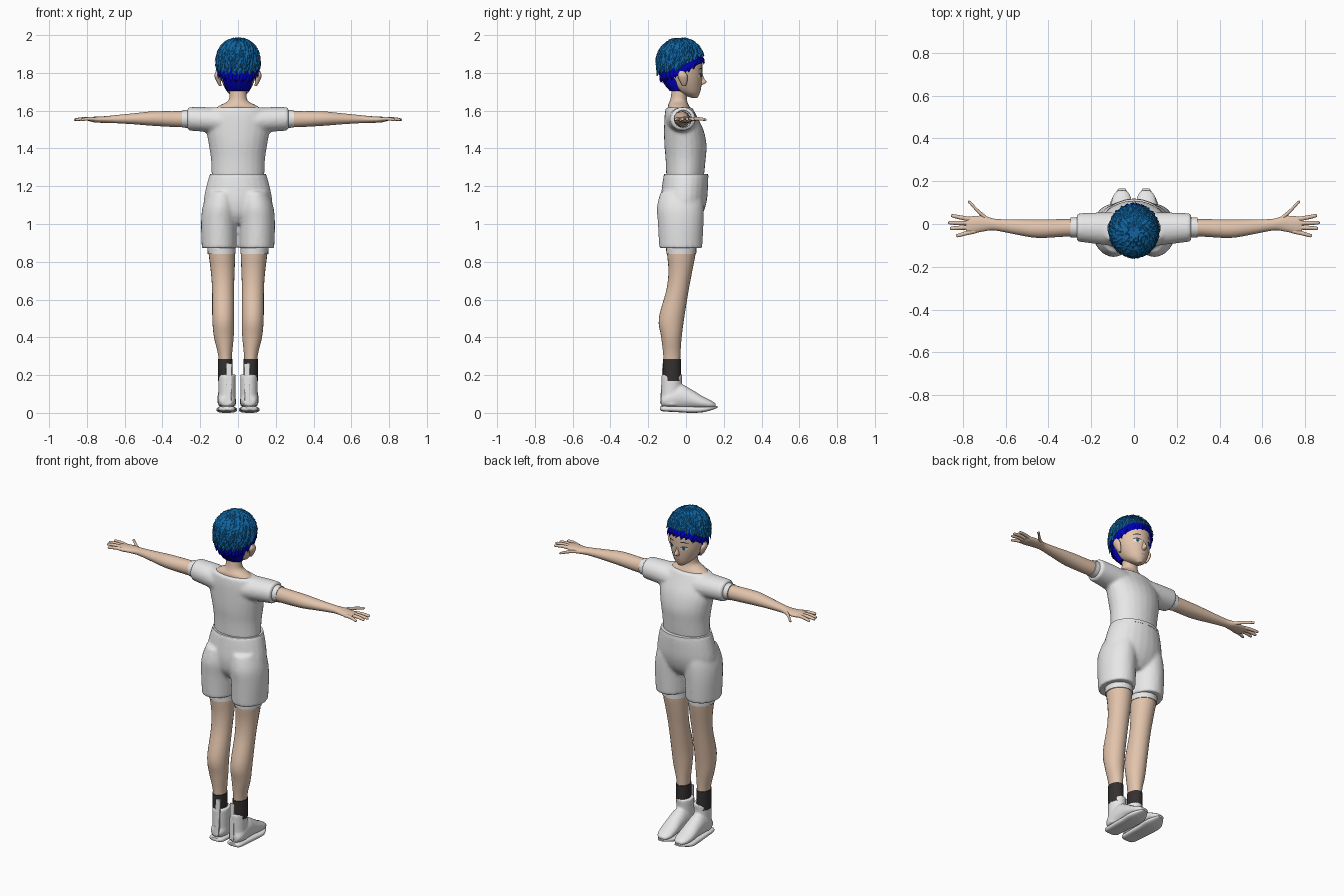
import bpy, bmesh, math, random
from mathutils import Vector

random.seed(4)
cube = bpy.data.objects.get("Cube")
if cube:
    bpy.data.objects.remove(cube, do_unlink=True)

def material(name, red, green, blue):
    mat = bpy.data.materials.new(name)
    mat.use_nodes = True
    mat.diffuse_color = (red, green, blue, 1)
    mat.node_tree.nodes["Principled BSDF"].inputs["Base Color"].default_value = (red, green, blue, 1)
    return mat

SKIN = material("skin", .76, .55, .41)
CLOTH = material("white cloth", .8, .8, .8)
SOCK = material("dark sock", .035, .03, .03)
HAIR = material("blue hair", .005, .13, .36)
UNDER = material("deep blue hair", 0, 0, .5)
EYE = material("eye white", .85, .85, .85)
IRIS = material("grey blue iris", .08, .22, .32)
LASH = material("dark lash", .03, .025, .03)
LIP = material("lip", .6, .33, .26)

def finish(name, bm, mat, smooth=True):
    bmesh.ops.recalc_face_normals(bm, faces=bm.faces)
    mesh = bpy.data.meshes.new(name)
    bm.to_mesh(mesh)
    bm.free()
    mesh.materials.append(mat)
    obj = bpy.data.objects.new(name, mesh)
    bpy.context.collection.objects.link(obj)
    if smooth:
        bpy.ops.object.select_all(action='DESELECT')
        obj.select_set(True)
        bpy.context.view_layer.objects.active = obj
        bpy.ops.object.shade_smooth_by_angle(angle=math.radians(50))
    return obj

def spline(rows, steps=4):
    """Catmull-Rom interpolation of cross-section rows."""
    rows = [Vector(r) for r in rows]
    out = []
    for i in range(len(rows) - 1):
        p, q = rows[i], rows[i + 1]
        before, after = rows[max(i - 1, 0)], rows[min(i + 2, len(rows) - 1)]
        for k in range(steps):
            t = k / steps
            out.append(p + (q - before) * (t / 2) + (before * 2 - p * 5 + q * 4 - after) * (t * t / 2)
                       + (p * 3 - before - q * 3 + after) * (t ** 3 / 2))
    return out + [rows[-1]]

def bridge(bm, rings):
    for upper, lower in zip(rings, rings[1:]):
        for i in range(len(upper)):
            bm.faces.new((upper[i - 1], upper[i], lower[i], lower[i - 1]))

def circle(n):
    return [(math.cos(math.tau * i / n), math.sin(math.tau * i / n)) for i in range(n)]

def loft(bm, axis, rows, side, power):
    """Each row: position on axis, two centre coordinates, two radii."""
    rings = []
    for s, a, b, ra, rb in spline(rows):
        ring = []
        for c, d in circle(24):
            u = a + ra * math.copysign(abs(c) ** (2 / power), c)
            v = b + rb * math.copysign(abs(d) ** (2 / power), d)
            x, y, z = {'X': (s, u, v), 'Y': (u, s, v), 'Z': (u, v, s)}[axis]
            ring.append(bm.verts.new((x * side, y, z)))
        rings.append(ring)
    bridge(bm, rings)
    bm.faces.new(rings[0])
    bm.faces.new(rings[-1])

def part(name, mat, middle=(), paired=(), voxel=0, power=2):
    """Lofts on the centre line plus lofts repeated left and right."""
    bm = bmesh.new()
    for axis, rows in middle:
        loft(bm, axis, rows, 1, power)
    for axis, rows in paired:
        for side in (1, -1):
            loft(bm, axis, rows, side, power)
    obj = finish(name, bm, mat)
    if voxel:
        remesh = obj.modifiers.new("blend", 'REMESH')
        remesh.mode = 'VOXEL'
        remesh.voxel_size = voxel
        remesh.use_smooth_shade = True
        obj.modifiers.new("soften", 'SMOOTH').iterations = 6
    return obj

# Head with nose, ears and neck
head = part("head", SKIN, [
    ('Z', [(1.668, 0, .045, .015, .015), (1.69, 0, .022, .048, .05), (1.72, 0, .0, .07, .08),
           (1.76, 0, -.01, .087, .095), (1.8, 0, -.02, .097, .107), (1.86, 0, -.025, .1, .11),
           (1.92, 0, -.03, .085, .09), (1.955, 0, -.03, .04, .04)]),
    ('Z', [(1.735, 0, .075, .012, .008), (1.75, 0, .08, .013, .029),
           (1.77, 0, .078, .009, .018), (1.8, 0, .078, .006, .008)])])
part("ears", SKIN, paired=[('Z', [(1.73, .093, -.01, .006, .008), (1.75, .101, -.012, .011, .018),
                                  (1.785, .11, -.018, .015, .026), (1.81, .11, -.022, .006, .012)])])
part("neck", SKIN, [
    ('Z', [(1.57, 0, -.035, .12, .06), (1.605, 0, -.035, .125, .06), (1.628, 0, -.04, .095, .055),
           (1.65, 0, -.04, .055, .046), (1.68, 0, -.037, .045, .042), (1.75, 0, -.03, .045, .042)])])

# Painted face details laid on the head
def decal(name, mat, x, z, rx, rz, lift, arch=0, tilt=0):
    bm = bmesh.new()
    for side in ((1, -1) if x else (1,)):
        rings = [[bm.verts.new((side * (x + k * rx * c), .2, z + k * rz * d - arch * (k * c) ** 2 + tilt * k * c))
                  for c, d in circle(20)] for k in (1, .66, .33)]
        bridge(bm, rings)
        bm.faces.new(rings[-1])
    wrap = finish(name, bm, mat).modifiers.new("lay on face", 'SHRINKWRAP')
    wrap.wrap_method = 'PROJECT'
    wrap.target = head
    wrap.use_project_y = True
    wrap.use_positive_direction = False
    wrap.use_negative_direction = True
    wrap.offset = lift

decal("eye_whites", EYE, .04, 1.785, .019, .011, .001)
decal("irises", IRIS, .039, 1.786, .009, .011, .002)
decal("pupils", LASH, .039, 1.786, .004, .006, .003)
decal("upper_lashes", LASH, .041, 1.798, .022, .003, .003, .008)
decal("eyebrows", LASH, .042, 1.824, .021, .003, .002, .005, -.002)
decal("mouth", LIP, 0, 1.712, .017, .003, .002)

# Hair: a cap under rows of overlapping pointed locks
CROWN = Vector((0, -.03, 1.862))

def scalp(a, t, scale=1, drop=0):
    c = math.cos(a)
    hem = 1.81 + c * (.075 if c > 0 else .03) - drop
    theta = t * math.acos((hem - CROWN.z) / .122)
    r = math.sin(theta)
    if theta > math.pi / 2:
        r = 1 - .35 * (1 - r)
    return CROWN + Vector((.115 * r * math.sin(a), .125 * r * c, .122 * math.cos(theta))) * scale

def lock(bm, a, t, reach, width, drop=0, scale=1):
    twist = random.uniform(-.05, .2)
    spread = width / max(math.sin(min(t * 1.8, 1.57)), .25)
    end = t + reach * random.uniform(.8, 1.15)
    mid, turn = (t + end) / 2, a + twist / 2
    points = [(a - spread * .7, t, .99), (a + spread * .7, t, .99), (turn - spread, mid, 1),
              (turn + spread, mid, 1), (turn, mid, 1.05), (a + twist, end, random.uniform(1.02, 1.08))]
    left, right, ml, mr, ridge, tip = [bm.verts.new(scalp(p, q, s * scale, drop)) for p, q, s in points]
    for face in ((left, ridge, ml), (left, right, ridge), (right, mr, ridge), (ml, ridge, tip), (ridge, mr, tip)):
        bm.faces.new(face)

bm = bmesh.new()
rings = [[bm.verts.new(scalp(math.tau * i / 36, t / 10, .97, .025)) for i in range(36)] for t in range(1, 11)]
bridge(bm, rings)
bm.faces.new(rings[0])
finish("hair_underlayer", bm, UNDER)
part("nape_hair", UNDER, [('Z', [(1.705, 0, -.05, .06, .036), (1.75, 0, -.066, .076, .055),
                                 (1.82, 0, -.07, .088, .07)])])
bm = bmesh.new()
for row in range(12):
    count = 10 + min(row, 7) * 4
    for i in range(count):
        a = math.tau * (i + row % 2 / 2) / count + random.uniform(-.05, .05)
        lock(bm, a, .04 + row * .068, .19, 4 / count)
finish("hair_locks", bm, HAIR, False)
bm = bmesh.new()
for i in range(32):
    lock(bm, math.tau * i / 32, .82, .2, .13, .03, .98)
finish("hair_edge_locks", bm, UNDER, False)

# Shirt, sleeves and sleeve linings
part("shirt", CLOTH, [
    ('Z', [(1.25, 0, -.005, .14, .1), (1.34, 0, -.002, .143, .106), (1.42, 0, -.003, .155, .112),
           (1.5, 0, -.012, .168, .104), (1.57, 0, -.028, .165, .086), (1.618, 0, -.037, .135, .07)])],
    [('X', [(.08, -.025, 1.545, .08, .07), (.17, -.02, 1.553, .074, .066), (.268, -.016, 1.557, .066, .062)])],
    voxel=.009)
part("sleeve_linings", CLOTH, paired=[('X', [(.2, -.016, 1.557, .05, .05), (.296, -.016, 1.556, .046, .046)])])

# Arms and hands
part("arms", SKIN, paired=[
    ('X', [(.22, -.016, 1.556, .042, .043), (.32, -.018, 1.555, .041, .042), (.45, -.022, 1.558, .043, .038),
           (.55, -.014, 1.557, .035, .029), (.65, -.003, 1.555, .027, .021), (.7, .002, 1.553, .036, .018),
           (.76, -.005, 1.553, .041, .015), (.785, -.008, 1.554, .036, .01)])])
fingers = [(.75, .02, .855, .038), (.76, .004, .868, .006), (.76, -.015, .86, -.02),
           (.74, -.033, .832, -.054), (.685, .022, .775, .1)]
part("fingers", SKIN, paired=[
    ('X', [(x, y, 1.553, .011, .01), ((x + tx) / 2, (y + ty) / 2, 1.557, .01, .009),
           (tx - .008, ty, 1.553, .008, .007), (tx, ty, 1.552, .003, .003)]) for x, y, tx, ty in fingers])

# Shorts with seat, legs and linings
part("shorts", CLOTH, [
    ('Z', [(1.262, 0, 0, .15, .118), (1.2, 0, -.005, .168, .122), (1.12, 0, -.012, .182, .122),
           (1.05, 0, -.018, .17, .105), (1.0, 0, -.02, .1, .07)])],
    [('Z', [(1.17, .085, -.025, .075, .11), (1.09, .094, -.03, .094, .124),
            (1.0, .1, -.028, .096, .121), (.872, .099, -.028, .093, .114)])], voxel=.009)
part("shorts_waistband", CLOTH, [('Z', [(1.245, 0, 0, .152, .119), (1.264, 0, 0, .149, .117)])])
part("shorts_linings", CLOTH, paired=[('Z', [(.84, .086, -.025, .074, .079), (.92, .09, -.025, .076, .082)])])

# Legs and socks
part("legs", SKIN, paired=[
    ('Z', [(.18, .067, -.075, .033, .042), (.3, .068, -.075, .036, .045), (.4, .075, -.077, .052, .054),
           (.5, .078, -.077, .058, .067), (.65, .079, -.045, .058, .059), (.75, .081, -.03, .063, .063),
           (.84, .085, -.025, .07, .075), (.92, .088, -.025, .072, .08)])])
part("socks", SOCK, paired=[('Z', [(.17, .067, -.074, .038, .047), (.285, .068, -.075, .039, .048)])])

# Shoes, soles and heel tabs
part("shoes", CLOTH, voxel=.007, paired=[
    ('Z', [(.04, .06, -.076, .046, .055), (.1, .058, -.078, .045, .053), (.203, .058, -.075, .047, .056)]),
    ('Y', [(-.132, .06, .06, .03, .025), (-.1, .06, .07, .046, .045), (-.03, .06, .085, .048, .065),
           (.02, .06, .076, .048, .054), (.08, .059, .057, .05, .036), (.13, .057, .045, .043, .022),
           (.158, .056, .04, .022, .01)])])
part("soles", CLOTH, power=3, paired=[
    ('Y', [(-.137, .06, .024, .026, .009), (-.12, .06, .022, .044, .014), (-.05, .06, .02, .048, .016),
           (.03, .06, .017, .051, .017), (.1, .059, .019, .052, .014), (.166, .056, .031, .016, .005)])])
part("heel_tabs", CLOTH, power=6, paired=[('Z', [(.05, .05, -.13, .014, .007), (.262, .047, -.119, .015, .005)])])
